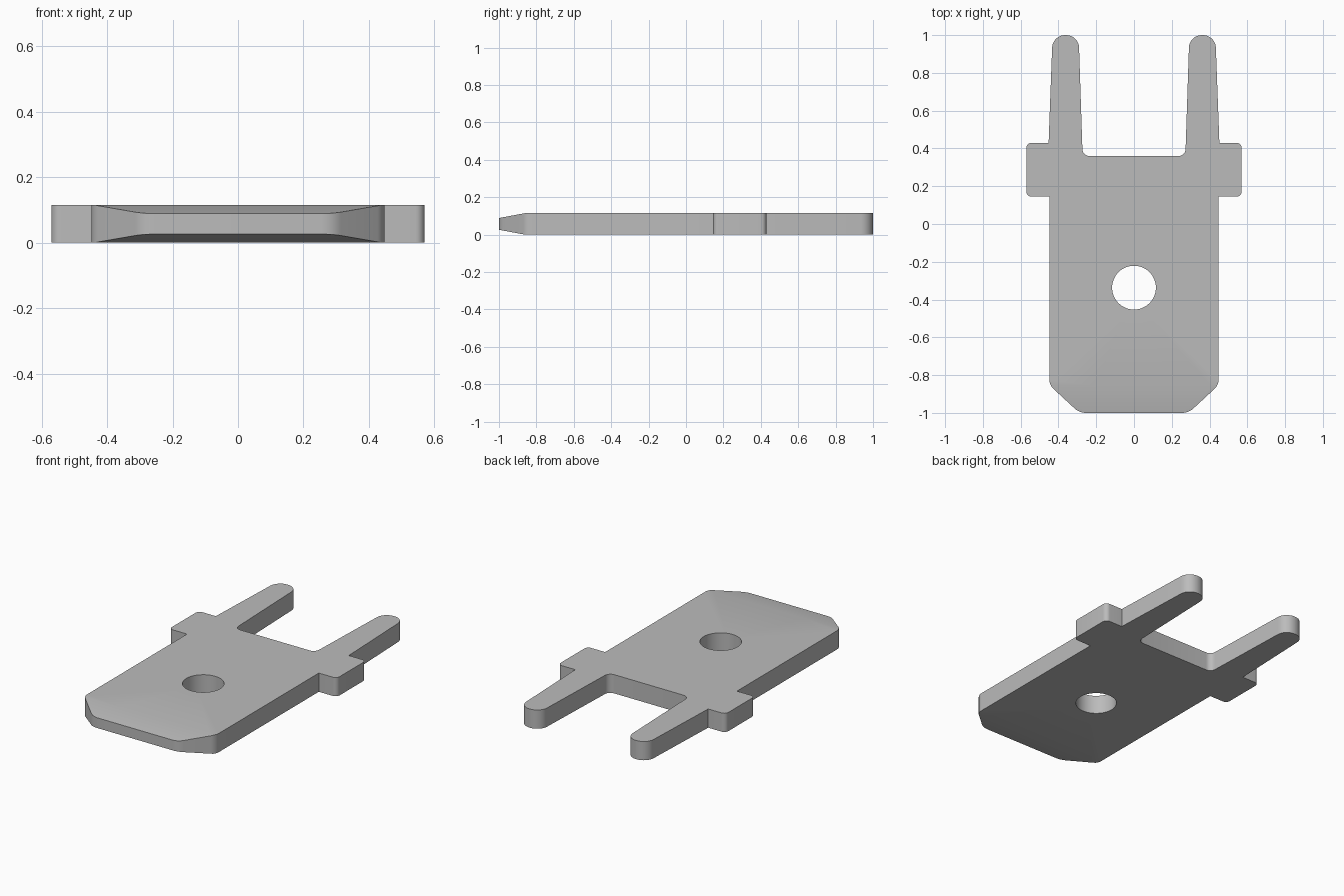
import bpy
import bmesh
import math
from mathutils import Vector

if "Cube" in bpy.data.objects:
    bpy.data.objects.remove(bpy.data.objects["Cube"], do_unlink=True)

THICK = 0.115
TAPER_Y = -0.86     # where the insertion end starts to thin
TAPER_DROP = 0.026  # thinning on each face at the front edge
HOLE_Y, HOLE_R = -0.337, 0.116

# Half outline: x, y, length cut back along each edge for rounding
half = [
    (0.289, -1.0, 0.035), (0.448, -0.853, 0.03),
    (0.448, 0.145, 0), (0.57, 0.145, 0.028),
    (0.57, 0.43, 0.028), (0.452, 0.43, 0),
    (0.431, 1.0, 0.066), (0.293, 1.0, 0.066),
    (0.272, 0.36, 0.036),
]
outline = half + [(-x, y, t) for x, y, t in reversed(half)]


def rounded(points, steps=8):
    """Replace each corner that has a cut length by a circular arc."""
    result = []
    for i, (x, y, cut) in enumerate(points):
        p = Vector((x, y))
        if not cut:
            result.append(p)
            continue
        a = (Vector(points[i - 1][:2]) - p).normalized()
        b = (Vector(points[(i + 1) % len(points)][:2]) - p).normalized()
        half_angle = a.angle(b) / 2
        centre = p + (a + b).normalized() * cut / math.cos(half_angle)
        start, end = p + a * cut - centre, p + b * cut - centre
        sweep = start.angle(end)
        for k in range(steps + 1):
            f = k / steps
            result.append(centre + (start * math.sin((1 - f) * sweep)
                                    + end * math.sin(f * sweep)) / math.sin(sweep))
    return result


def add_loop(bm, points):
    verts = [bm.verts.new((p[0], p[1], 0)) for p in points]
    return [bm.edges.new((v, verts[(i + 1) % len(verts)])) for i, v in enumerate(verts)]


# Flat plan with the round hole
bm = bmesh.new()
hole = [(HOLE_R * math.cos(2 * math.pi * i / 48),
         HOLE_Y + HOLE_R * math.sin(2 * math.pi * i / 48)) for i in range(48)]
edges = add_loop(bm, rounded(outline)) + add_loop(bm, hole)
bmesh.ops.triangle_fill(bm, edges=edges, use_beauty=True, normal=(0, 0, 1))

# Thickness
ext = bmesh.ops.extrude_face_region(bm, geom=bm.faces[:])
top = [g for g in ext["geom"] if isinstance(g, bmesh.types.BMVert)]
bmesh.ops.translate(bm, verts=top, vec=(0, 0, THICK))

# Thin the insertion end on both faces
bmesh.ops.bisect_plane(bm, geom=bm.verts[:] + bm.edges[:] + bm.faces[:],
                       plane_co=(0, TAPER_Y, 0), plane_no=(0, 1, 0), dist=1e-5)
for v in bm.verts:
    f = max(0.0, (TAPER_Y - v.co.y) / (1 + TAPER_Y))
    v.co.z += f * TAPER_DROP * (1 if v.co.z < THICK / 2 else -1)
bmesh.ops.recalc_face_normals(bm, faces=bm.faces[:])

mesh = bpy.data.meshes.new("tab_terminal")
bm.to_mesh(mesh)
bm.free()
terminal = bpy.data.objects.new("tab_terminal", mesh)
bpy.context.collection.objects.link(terminal)

# Metal colour
colour = (0.5, 0.5, 0.5, 1)
metal = bpy.data.materials.new("grey_metal")
metal.use_nodes = True
metal.diffuse_color = colour
metal.node_tree.nodes["Principled BSDF"].inputs["Base Color"].default_value = colour
mesh.materials.append(metal)

bpy.ops.object.select_all(action="DESELECT")
terminal.select_set(True)
bpy.context.view_layer.objects.active = terminal
bpy.ops.object.shade_smooth_by_angle(angle=math.radians(30))
